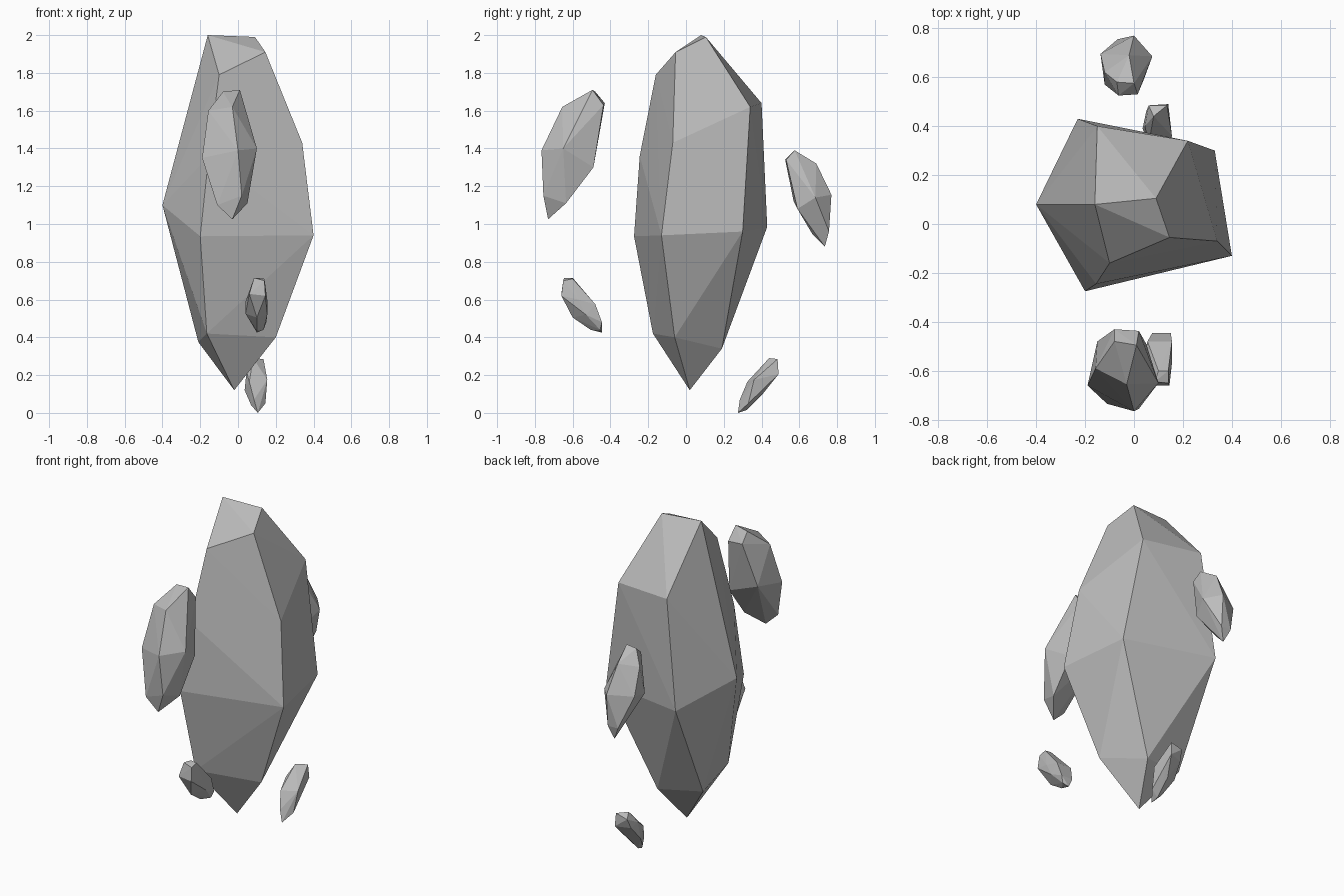
import bpy, bmesh

stone = bpy.data.materials.new("grey_stone")
stone.diffuse_color = (0.5, 0.5, 0.5, 1)


def shard(name, corners):
    """Flat-faceted shard: the convex hull of its corner points."""
    bm = bmesh.new()
    for c in corners:
        bm.verts.new(c)
    res = bmesh.ops.convex_hull(bm, input=bm.verts[:])
    loose = [v for v in bm.verts if not v.link_faces]
    bmesh.ops.delete(bm, geom=loose, context='VERTS')
    bmesh.ops.recalc_face_normals(bm, faces=bm.faces[:])
    me = bpy.data.meshes.new(name)
    bm.to_mesh(me)
    bm.free()
    me.materials.append(stone)
    ob = bpy.data.objects.new(name, me)
    bpy.context.collection.objects.link(ob)
    return ob


# Large central crystal: top, shoulder, belt, lower ring, tip
shard("main_crystal", [
    (-.16, .08, 2.0), (.09, .105, 1.99), (.145, -.055, 1.91), (-.10, -.16, 1.79),
    (.34, -.07, 1.43), (.22, .34, 1.62), (-.15, .40, 1.64), (-.155, -.245, 1.36),
    (.40, -.13, .94), (.33, .30, .96), (-.23, .43, .985), (-.40, .08, 1.10), (-.20, -.275, .935),
    (.20, -.06, .40), (-.165, -.175, .42), (-.21, .135, .375), (.06, .19, .34),
    (-.02, .02, .12)])

# Floating shard high in front
shard("upper_front_shard", [
    (-.08, -.48, 1.70), (.01, -.495, 1.71), (-.08, -.43, 1.64), (.02, -.437, 1.63),
    (-.03, -.655, 1.62), (-.157, -.59, 1.60),
    (0, -.765, 1.39), (.10, -.65, 1.40), (-.19, -.66, 1.35), (.05, -.49, 1.30), (-.15, -.48, 1.38),
    (.02, -.755, 1.15), (-.11, -.735, 1.10), (.05, -.635, 1.11), (-.03, -.73, 1.025)])

# Floating shard high behind
shard("upper_back_shard", [
    (0, .575, 1.39), (-.07, .58, 1.385), (.015, .53, 1.34), (-.063, .525, 1.34),
    (-.02, .69, 1.32), (-.12, .62, 1.30),
    (0, .77, 1.155), (-.137, .695, 1.15), (.075, .685, 1.14), (.04, .59, 1.08), (-.12, .57, 1.12),
    (-.067, .755, .96), (0, .757, .96), (-.03, .67, .945), (-.03, .735, .88)])

# Small shard low in front
shard("lower_front_shard", [
    (.085, -.645, .715), (.14, -.65, .70), (.10, -.60, .715), (.14, -.60, .71),
    (.06, -.66, .63), (.145, -.66, .62), (.04, -.57, .59), (.155, -.57, .60),
    (.04, -.55, .525), (.155, -.53, .52), (.10, -.60, .505), (.055, -.48, .575), (.155, -.48, .575),
    (.075, -.445, .48), (.15, -.445, .48), (.10, -.445, .425), (.135, -.455, .44), (.10, -.505, .44)])

# Small shard low behind
shard("lower_back_shard", [
    (.08, .44, .29), (.135, .485, .285), (.06, .485, .265), (.14, .49, .205), (.05, .46, .205),
    (.045, .40, .22), (.155, .36, .175), (.035, .39, .12), (.10, .41, .105), (.06, .325, .165),
    (.145, .33, .05), (.07, .32, .04), (.10, .32, .015), (.085, .285, .07), (.105, .275, 0)])
